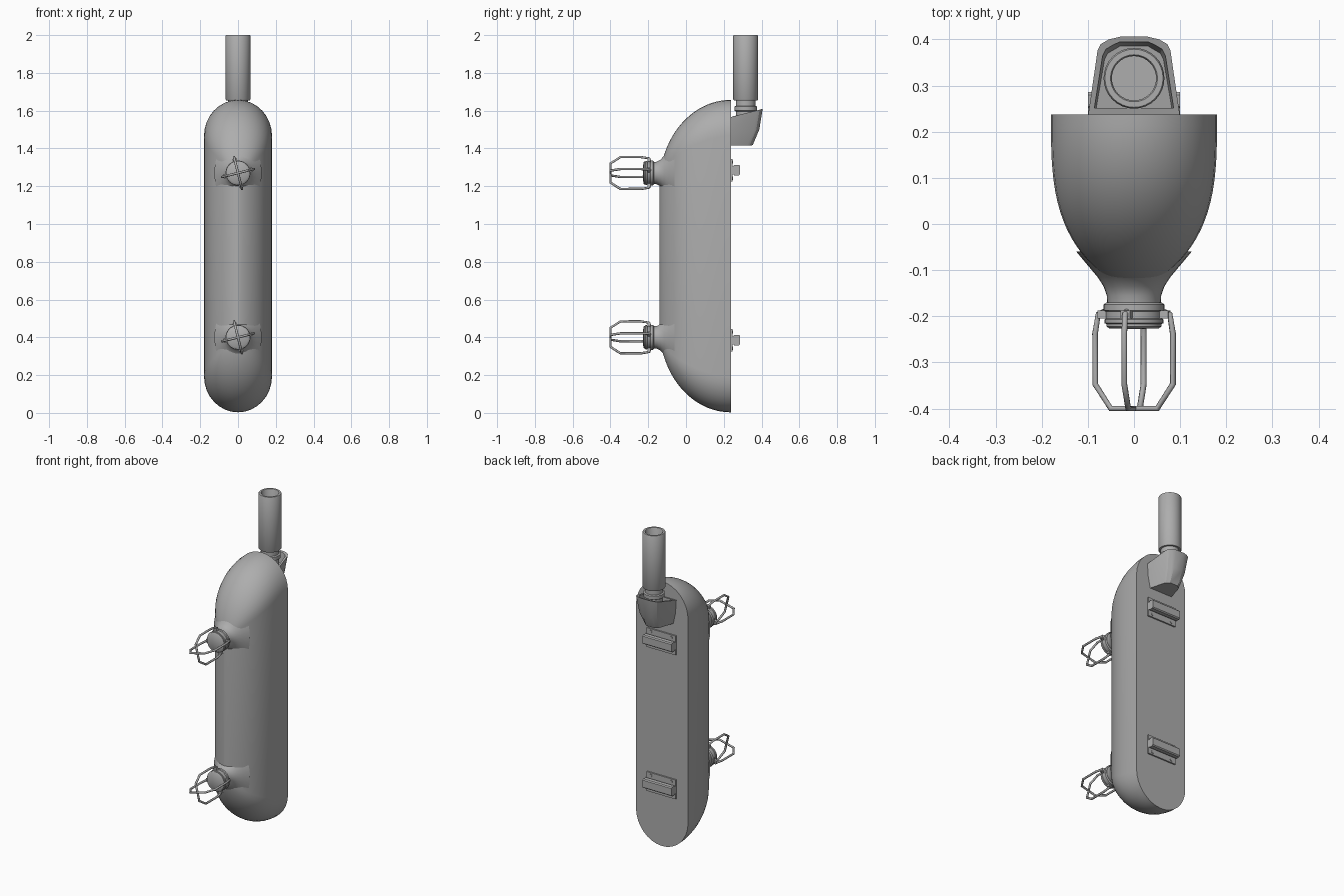
import bpy, bmesh, math
from mathutils import Matrix, Vector

cube = bpy.data.objects.get("Cube")
if cube:
    bpy.data.objects.remove(cube, do_unlink=True)

GREY = (0.42, 0.42, 0.42, 1)
mat = bpy.data.materials.new("plain grey")
mat.use_nodes = True
mat.diffuse_color = GREY
mat.node_tree.nodes["Principled BSDF"].inputs["Base Color"].default_value = GREY

BACK = 0.237          # flat rear plane of the housing
MID = 0.83            # middle height of the housing
LAMPS = {"lower": 0.40, "upper": 1.27}
MOUNTS = {"lower": 0.385, "upper": 1.285}


def finish(name, bm, angle=35):
    bmesh.ops.remove_doubles(bm, verts=bm.verts, dist=1e-5)
    bmesh.ops.recalc_face_normals(bm, faces=bm.faces)
    mesh = bpy.data.meshes.new(name)
    bm.to_mesh(mesh)
    bm.free()
    obj = bpy.data.objects.new(name, mesh)
    bpy.context.collection.objects.link(obj)
    mesh.materials.append(mat)
    smooth(obj, angle)
    return obj


def smooth(obj, angle=35):
    bpy.ops.object.select_all(action='DESELECT')
    obj.select_set(True)
    bpy.context.view_layer.objects.active = obj
    bpy.ops.object.shade_smooth_by_angle(angle=math.radians(angle))


def loft(bm, rings, cap_start=True, cap_end=True):
    """Skin a list of closed point rings."""
    rows = [[bm.verts.new(p) for p in ring] for ring in rings]
    for a, b in zip(rows, rows[1:]):
        for i in range(len(a)):
            j = (i + 1) % len(a)
            bm.faces.new((a[i], a[j], b[j], b[i]))
    if cap_start:
        bm.faces.new(rows[0])
    if cap_end:
        bm.faces.new(rows[-1])


def revolve(name, profile, matrix, n=32, cap_start=True, cap_end=True, angle=35):
    """Turn (radius, height) points around local z, then place with matrix."""
    bm = bmesh.new()
    loft(bm, [[matrix @ Vector((r * math.cos(t), r * math.sin(t), h))
               for t in (i * math.tau / n for i in range(n))]
              for r, h in profile], cap_start, cap_end)
    return finish(name, bm, angle)


# Housing: stadium-shaped slices shrinking towards the front ridge
def housing_ring(u, n=16):
    y = BACK - 0.377 * u
    w = 0.18 * max(0, 1 - u ** 3.2) ** 0.7
    half = MID - 0.45 * (1 - math.sqrt(max(0, 1 - u * u))) - 0.003
    pts = []
    for sign in (1, -1):
        for i in range(n + 1):
            t = math.pi * i / n
            pts.append((sign * w * math.cos(t), y,
                        MID + sign * (half - 1.06 * w * (1 - math.sin(t)))))
    return pts


bm = bmesh.new()
loft(bm, [housing_ring(math.sin(i / 24 * math.pi / 2)) for i in range(25)],
     cap_end=False)
finish("housing", bm, 40)

# Lamps: flared neck, stepped socket, lens and wire cage facing -y
for label, z in LAMPS.items():
    place = Matrix.Translation((0, 0, z)) @ Matrix.Rotation(math.pi / 2, 4, 'X')
    flare = [(0.125, 0.06), (0.1, 0.09), (0.079, 0.115), (0.066, 0.135),
             (0.059, 0.155), (0.058, 0.18)]
    bm = bmesh.new()
    rings = []
    for r, h in flare:
        tall = 1 + 0.6 * (r - 0.058) / 0.07
        rings.append([(r * math.cos(t), -h, z + tall * r * math.sin(t))
                      for t in (i * math.tau / 32 for i in range(32))])
    loft(bm, rings, cap_start=False)
    finish(label + "_lamp_neck", bm, 60)

    revolve(label + "_lamp_socket",
            [(0.06, 0.17), (0.066, 0.175), (0.066, 0.187), (0.061, 0.19),
             (0.061, 0.205), (0.064, 0.207), (0.064, 0.215), (0.056, 0.218)], place)
    revolve(label + "_lamp_lens",
            [(0.06, 0.212), (0.06, 0.222), (0.054, 0.226), (0, 0.228)],
            place, cap_end=False)

    # Two crossing wire hoops
    side = [(0.066, 0.19), (0.08, 0.196), (0.087, 0.238), (0.087, 0.347), (0.052, 0.4)]
    path = side + [(-r, h) for r, h in reversed(side)]
    for k, turn in enumerate((14, 104)):
        curve = bpy.data.curves.new(label + "_cage_hoop", 'CURVE')
        curve.dimensions = '3D'
        curve.bevel_depth = 0.0065
        curve.bevel_resolution = 2
        curve.use_fill_caps = True
        spline = curve.splines.new('POLY')
        spline.points.add(len(path) - 1)
        spin = place @ Matrix.Rotation(math.radians(turn), 4, 'Z')
        for point, (r, h) in zip(spline.points, path):
            point.co = (*(spin @ Vector((r, 0, h))), 1)
        hoop = bpy.data.objects.new(f"{label}_cage_hoop_{k + 1}", curve)
        bpy.context.collection.objects.link(hoop)
        curve.materials.append(mat)
        bpy.ops.object.select_all(action='DESELECT')
        hoop.select_set(True)
        bpy.context.view_layer.objects.active = hoop
        bpy.ops.object.convert(target='MESH')
        smooth(bpy.context.view_layer.objects.active, 50)

        # Clips holding the wire ends on the socket
        for s in (1, -1):
            bm = bmesh.new()
            bmesh.ops.create_cube(bm, size=1, matrix=spin
                                  @ Matrix.Translation((s * 0.069, 0, 0.196))
                                  @ Matrix.Diagonal((0.02, 0.022, 0.018, 1)))
            finish(f"{label}_cage_clip_{k}_{'a' if s > 0 else 'b'}", bm)

# Rear mounting brackets: hat-shaped channel with four screws
for label, z in MOUNTS.items():
    half = [(0, 0.06), (0.009, 0.06), (0.009, 0.022), (0.015, 0.022),
            (0.018, 0.028), (0.043, 0.028), (0.049, 0.022)]
    outline = half + [(d, -h) for d, h in reversed(half)]
    bm = bmesh.new()
    loft(bm, [[(x, BACK + d, z + h) for d, h in outline] for x in (-0.1, 0.1)])
    finish(label + "_mount_bracket", bm)
    for sx in (1, -1):
        for sz in (1, -1):
            revolve(f"{label}_mount_screw_{sx}_{sz}", [(0.009, 0), (0.009, 0.013)],
                    Matrix.Translation((sx * 0.07, BACK, z + sz * 0.043))
                    @ Matrix.Rotation(-math.pi / 2, 4, 'X'), n=12)


# Rear cup under the pipe: tapered tray with an open, sloping top
def cup_ring(wide, narrow, y0, y1, z0, z1):
    side = [(wide, y0), (narrow + 0.004, y1 - 0.032), (narrow - 0.003, y1 - 0.018),
            (narrow - 0.02, y1 - 0.008), (0.03, y1 - 0.002)]
    ring = side + [(-x, y) for x, y in reversed(side)]
    return [(x, y, z0 + (z1 - z0) * (y - y0) / (y1 - y0)) for x, y in ring]


bm = bmesh.new()
loft(bm, [cup_ring(0.08, 0.05, BACK - 0.005, 0.355, 1.415, 1.417),
          cup_ring(0.094, 0.064, BACK - 0.005, 0.39, 1.48, 1.50),
          cup_ring(0.1, 0.075, BACK - 0.005, 0.408, 1.565, 1.61),
          cup_ring(0.086, 0.064, BACK + 0.014, 0.397, 1.57, 1.607),
          cup_ring(0.082, 0.06, BACK + 0.014, 0.388, 1.52, 1.54)])
finish("pipe_cup", bm, 30)

# Pipe collar and hollow upright pipe
up = Matrix.Translation((0, 0.316, 0))
revolve("pipe_collar",
        [(0.052, 1.5), (0.052, 1.595), (0.06, 1.6), (0.06, 1.622), (0.052, 1.626),
         (0.052, 1.665)], up)
revolve("pipe",
        [(0.05, 1.655), (0.063, 1.655), (0.066, 1.66), (0.066, 1.995), (0.063, 2.0),
         (0.051, 2.0), (0.048, 1.995), (0.048, 1.68)], up)
